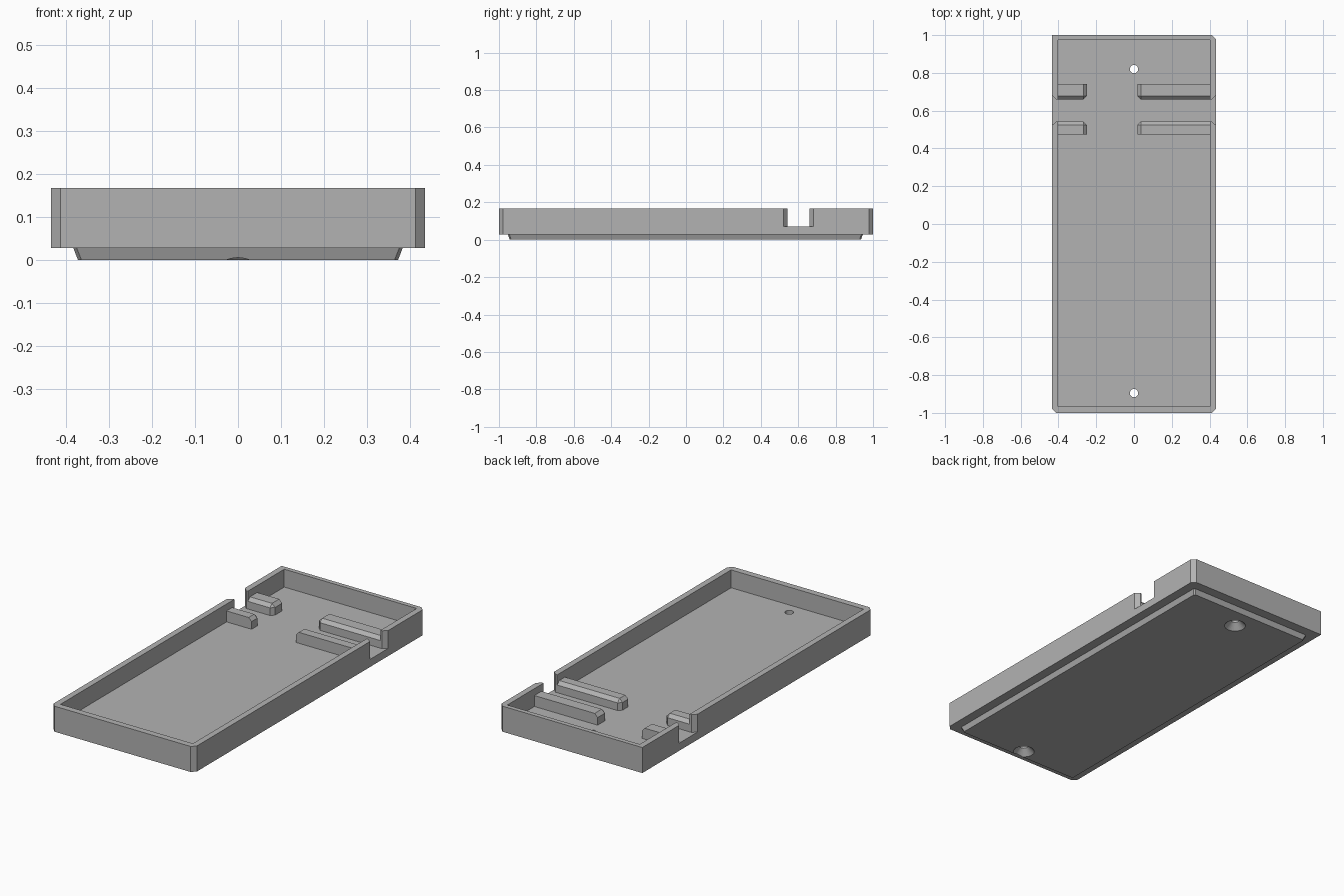
import bpy, bmesh

cube = bpy.data.objects.get("Cube")
if cube:
    bpy.data.objects.remove(cube, do_unlink=True)

grey = bpy.data.materials.new("plain grey")
grey.use_nodes = True
grey.diffuse_color = (0.45, 0.45, 0.45, 1)
grey.node_tree.nodes["Principled BSDF"].inputs["Base Color"].default_value = grey.diffuse_color

FLOOR, RIM, UNDER = 0.07, 0.168, 0.028
SLOT_FRONT, SLOT_BACK = 0.542, 0.66


def loft(name, layers):
    """Solid through matching closed outlines, given as (points, z) layers."""
    bm = bmesh.new()
    rings = [[bm.verts.new((x, y, z)) for x, y in pts] for pts, z in layers]
    bm.faces.new(rings[0])
    bm.faces.new(rings[-1])
    for low, high in zip(rings, rings[1:]):
        for i in range(len(low)):
            j = (i + 1) % len(low)
            bm.faces.new((low[i], low[j], high[j], high[i]))
    bmesh.ops.recalc_face_normals(bm, faces=bm.faces)
    mesh = bpy.data.meshes.new(name)
    bm.to_mesh(mesh)
    bm.free()
    mesh.materials.append(grey)
    ob = bpy.data.objects.new(name, mesh)
    bpy.context.collection.objects.link(ob)
    return ob


def combine(target, tool, operation):
    """Apply a boolean and discard the tool."""
    mod = target.modifiers.new("combine", 'BOOLEAN')
    mod.operation, mod.object, mod.solver = operation, tool, 'EXACT'
    bpy.context.view_layer.objects.active = target
    bpy.ops.object.modifier_apply(modifier=mod.name)
    bpy.data.objects.remove(tool, do_unlink=True)


def chamfered(x, front, back, c):
    """Rectangle with cut corners, from front to back."""
    return [(-x + c, front), (x - c, front), (x, front + c), (x, back - c),
            (x - c, back), (-x + c, back), (-x, back - c), (-x, front + c)]


# Outer body: three cut corners, the back right one square
outline = chamfered(0.435, -1, 1, 0.022)
outline[5:7] = [(-0.435, 1)]
tray = loft("tray", [(outline, UNDER), (outline, RIM)])

# Raised foot underneath, with sloping sides
combine(tray, loft("foot", [
    (chamfered(0.372, -0.942, 0.935, 0.008), 0),
    (chamfered(0.383, -0.953, 0.946, 0.008), UNDER),
    (chamfered(0.383, -0.953, 0.946, 0.008), 0.045)]), 'UNION')

# Cavity and the flared slot through both side walls
side = [(0.402, -0.965), (0.402, SLOT_FRONT), (0.412, SLOT_FRONT), (0.445, SLOT_FRONT - 0.03),
        (0.445, SLOT_BACK + 0.03), (0.412, SLOT_BACK), (0.402, SLOT_BACK), (0.402, 0.975)]
hollow = side + [(-x, y) for x, y in reversed(side)]
combine(tray, loft("cavity", [(hollow, FLOOR), (hollow, RIM + 0.1)]), 'DIFFERENCE')

# Countersunk screw holes
for y in (0.82, -0.895):
    for lo, hi, r1, r2 in ((-0.01, 0.033, 0.065, 0.022), (0.02, 0.1, 0.022, 0.022)):
        bpy.ops.mesh.primitive_cone_add(vertices=32, radius1=r1, radius2=r2, depth=hi - lo,
                                        location=(0, y, (lo + hi) / 2))
        combine(tray, bpy.context.object, 'DIFFERENCE')


def guide_rail(name, x_end, x_wall, y_slot, y_outer):
    """Low bar with its slot-side and free-end edges bevelled."""
    pts = [(x_end, y_slot), (x_wall, y_slot), (x_wall, y_outer), (x_end, y_outer)]
    ob = loft(name, [(pts, FLOOR - 0.01), (pts, 0.13)])
    bm = bmesh.new()
    bm.from_mesh(ob.data)
    edges = []
    for e in bm.edges:
        mid = (e.verts[0].co + e.verts[1].co) / 2
        on_end = abs(mid.x - x_end) < 1e-4
        on_slot = abs(mid.y - y_slot) < 1e-4
        on_top = mid.z > 0.129
        if on_end + on_slot + on_top == 2 and mid.z > FLOOR:
            edges.append(e)
    bmesh.ops.bevel(bm, geom=edges, offset=0.018, segments=1, affect='EDGES', profile=0.5)
    bm.to_mesh(ob.data)
    bm.free()


# Guide rails either side of the slot
for label, x_end, x_wall in (("left", 0.018, 0.405), ("right", -0.25, -0.405)):
    guide_rail("front_rail_" + label, x_end, x_wall, SLOT_FRONT, 0.475)
    guide_rail("back_rail_" + label, x_end, x_wall, SLOT_BACK, 0.74)
